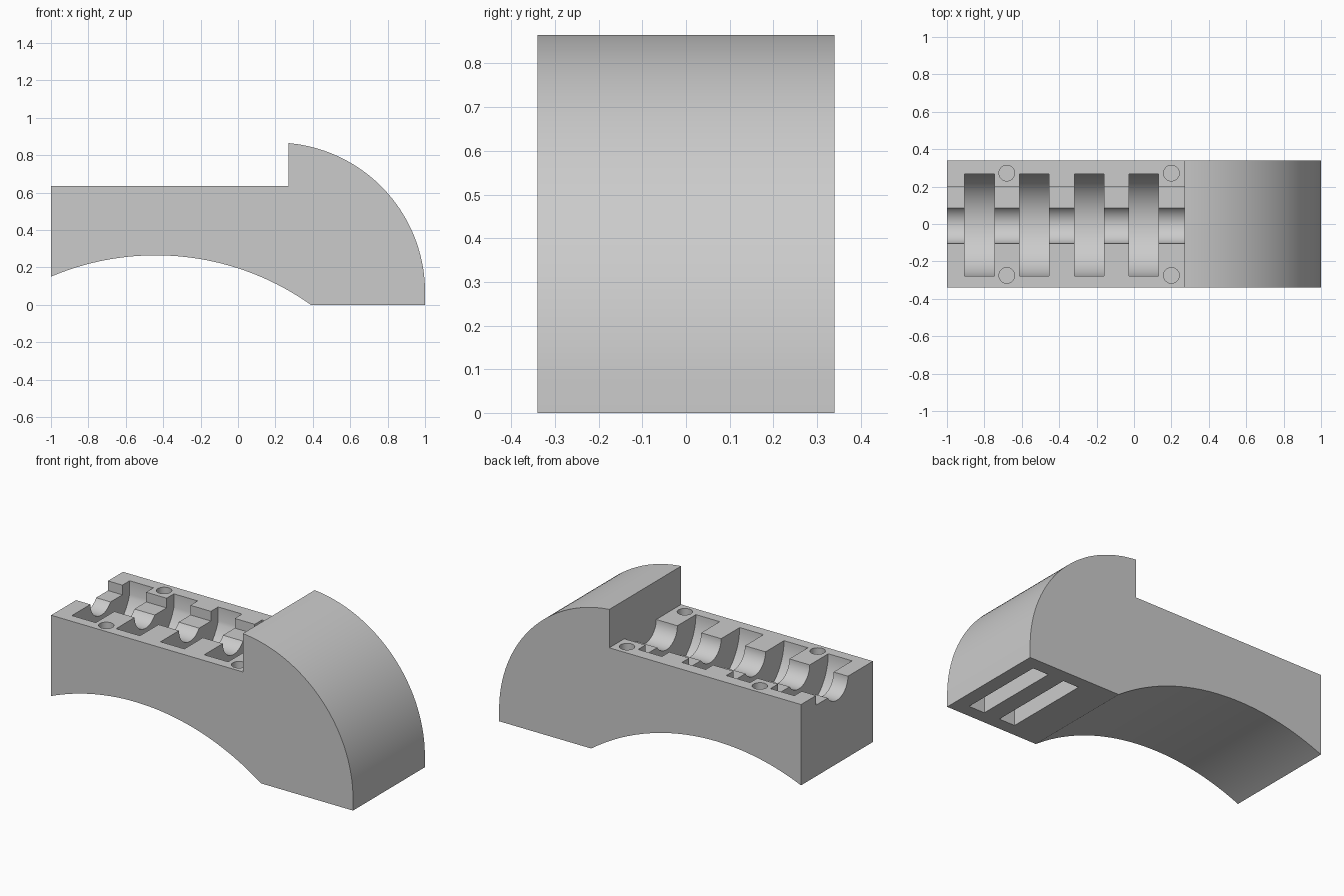
import bpy
import bmesh
import math

if "Cube" in bpy.data.objects:
    bpy.data.objects.remove(bpy.data.objects["Cube"])

HALF_W = 0.34   # half width of the block
DECK = 0.635    # height of the flat deck
STEP_X = 0.27   # where the raised rounded head begins
LEDGE = 0.577   # lowered strip beside the channel

grey = bpy.data.materials.new("light grey")
grey.diffuse_color = (0.6, 0.6, 0.6, 1)
grey.use_nodes = True
grey.node_tree.nodes["Principled BSDF"].inputs["Base Color"].default_value = grey.diffuse_color


def prism(name, pts, axis, a, b):
    """Extrude a 2D outline from a to b along the given axis."""
    def place(p, t):
        return {"x": (t, p[0], p[1]), "y": (p[0], t, p[1]), "z": (p[0], p[1], t)}[axis]
    bm = bmesh.new()
    face = bm.faces.new([bm.verts.new(place(p, a)) for p in pts])
    end = bmesh.ops.extrude_face_region(bm, geom=[face])
    verts = [v for v in end["geom"] if isinstance(v, bmesh.types.BMVert)]
    offset = [0, 0, 0]
    offset["xyz".index(axis)] = b - a
    bmesh.ops.translate(bm, verts=verts, vec=offset)
    bmesh.ops.recalc_face_normals(bm, faces=bm.faces)
    mesh = bpy.data.meshes.new(name)
    bm.to_mesh(mesh)
    bm.free()
    mesh.materials.append(grey)
    obj = bpy.data.objects.new(name, mesh)
    bpy.context.collection.objects.link(obj)
    return obj


def arc(cx, cy, r, a0, a1, n):
    return [(cx + r * math.cos(a0 + (a1 - a0) * i / n),
             cy + r * math.sin(a0 + (a1 - a0) * i / n)) for i in range(n + 1)]


def rect(x0, x1, y0, y1):
    return [(x0, y0), (x1, y0), (x1, y1), (x0, y1)]


# Side profile: flat deck, rounded head, arched underside
head = arc(0.2, 0.068, 0.8, math.acos(0.07 / 0.8), 0, 48)
R, CX, CZ = 1.432, -0.44, -1.167
arch = arc(CX, CZ, R, math.asin(-CZ / R), math.pi - math.acos(0.56 / R), 48)
profile = [(-1, DECK), (STEP_X, DECK)] + head + [(1, 0)] + arch
body = prism("body", profile, "y", -HALF_W, HALF_W)

cutters = []

# Long round channel with a lowered ledge on its back side
r = 0.104
end = 2 * math.pi - math.asin((DECK - LEDGE) / r)
channel = [(-r, 0.75)] + arc(0, DECK, r, math.pi, end, 24) + [(0.198, LEDGE), (0.198, 0.75)]
cutters.append(prism("channel_cutter", channel, "x", -1.1, STEP_X))

# Four wide round-bottomed slots across the deck
r = 0.279
end = 2 * math.pi - math.acos(0.267 / r)
slot = [(-r, 0.75)] + arc(0, DECK, r, math.pi, end, 40) + [(0.267, 0.75)]
for x0 in (-0.905, -0.612, -0.318, -0.028):
    cutters.append(prism("slot_cutter", slot, "x", x0, x0 + 0.158))

# Four peg holes in the deck
for x in (-0.68, 0.2):
    for y in (-0.275, 0.272):
        circle = arc(x, y, 0.042, 0, 2 * math.pi, 32)[:-1]
        cutters.append(prism("hole_cutter", circle, "z", 0.5, 0.75))

# Two rectangular pockets in the base
for x0 in (0.602, 0.81):
    cutters.append(prism("pocket_cutter", rect(x0, x0 + 0.104, -0.262, 0.262), "z", -0.1, 0.2))

# Cut everything out of the body
bpy.context.view_layer.objects.active = body
body.select_set(True)
for cutter in cutters:
    cutter.hide_render = True
    mod = body.modifiers.new("cut", "BOOLEAN")
    mod.operation = "DIFFERENCE"
    mod.solver = "EXACT"
    mod.object = cutter
    bpy.ops.object.modifier_apply(modifier=mod.name)
for cutter in cutters:
    bpy.data.objects.remove(cutter)

bpy.ops.object.shade_smooth_by_angle(angle=math.radians(25))
